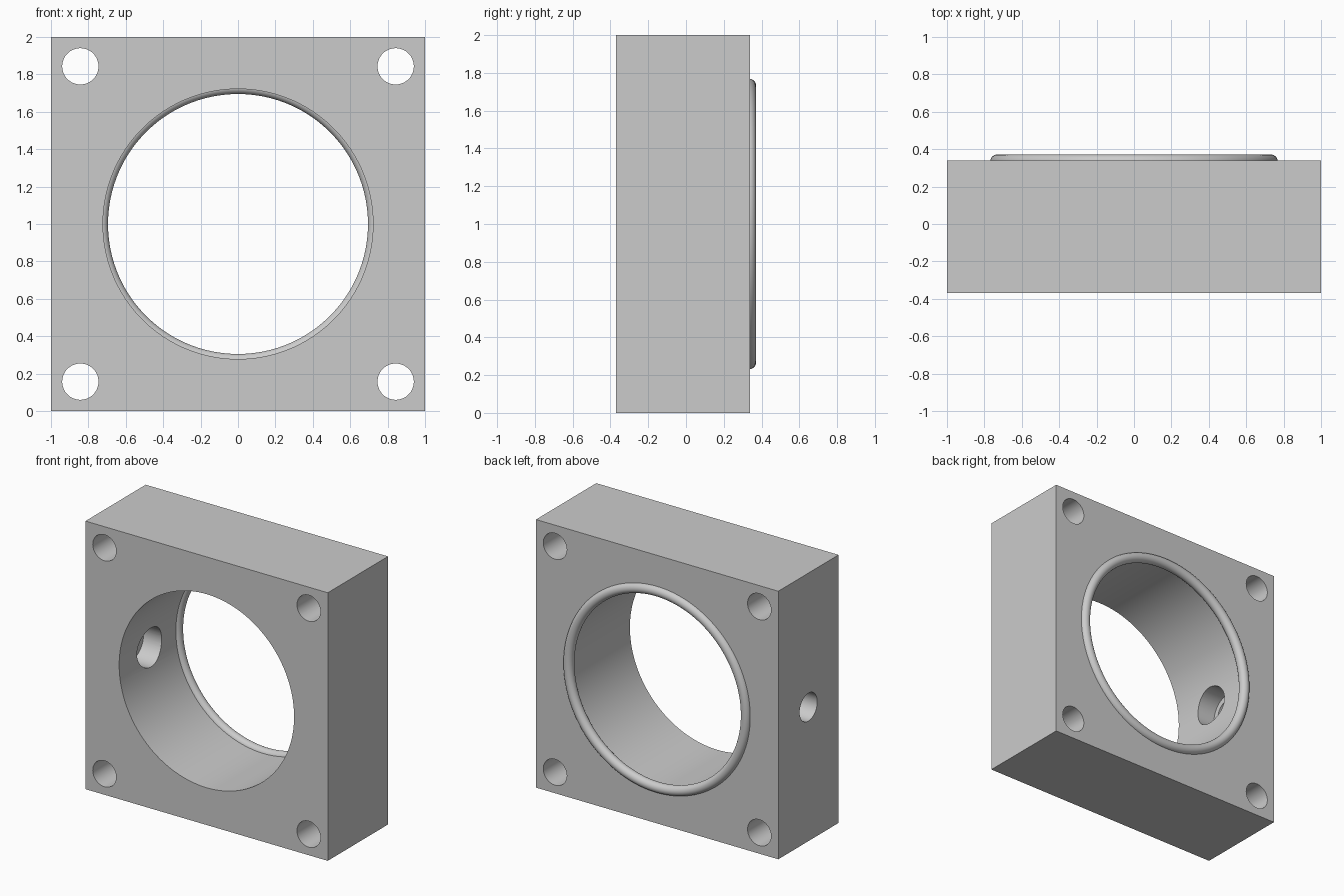
import bpy, math

if "Cube" in bpy.data.objects:
    bpy.data.objects.remove(bpy.data.objects["Cube"])

grey = bpy.data.materials.new("plain grey")
grey.diffuse_color = (0.6, 0.6, 0.6, 1)
grey.use_nodes = True
grey.node_tree.nodes["Principled BSDF"].inputs["Base Color"].default_value = grey.diffuse_color

ALONG_Y = (math.pi / 2, 0, 0)
ALONG_X = (0, math.pi / 2, 0)


def cylinder(name, radius, length, centre, rotation, sides=64):
    bpy.ops.mesh.primitive_cylinder_add(vertices=sides, radius=radius, depth=length,
                                        location=centre, rotation=rotation)
    obj = bpy.context.object
    obj.name = name
    return obj


def cut(target, cutter):
    cutter.hide_render = True
    mod = target.modifiers.new(cutter.name, 'BOOLEAN')
    mod.operation = 'DIFFERENCE'
    mod.solver = 'EXACT'
    mod.object = cutter
    bpy.ops.object.select_all(action='DESELECT')
    target.select_set(True)
    bpy.context.view_layer.objects.active = target
    bpy.ops.object.modifier_apply(modifier=mod.name)
    bpy.data.objects.remove(cutter, do_unlink=True)


def finish(obj):
    obj.data.materials.clear()
    obj.data.materials.append(grey)
    bpy.ops.object.select_all(action='DESELECT')
    obj.select_set(True)
    bpy.context.view_layer.objects.active = obj
    bpy.ops.object.shade_smooth_by_angle(angle=math.radians(30))


# square housing block
bpy.ops.mesh.primitive_cube_add(size=1, location=(0, -0.015, 1))
block = bpy.context.object
block.name = "housing_block"
block.scale = (2, 0.71, 2)
bpy.ops.object.transform_apply(location=False, rotation=False, scale=True)

# main bore
cut(block, cylinder("bore_cutter", 0.722, 2, (0, 0, 1), ALONG_Y, 160))

# four corner bolt holes
for sx in (-1, 1):
    for sz in (-1, 1):
        cut(block, cylinder("bolt_cutter", 0.097, 2, (sx * 0.843, 0, 1 + sz * 0.843), ALONG_Y))

# side port: narrow outside, wider where it meets the bore
cut(block, cylinder("port_cutter", 0.104, 0.8, (-0.9, -0.015, 1), ALONG_X))
cut(block, cylinder("port_counterbore_cutter", 0.145, 0.47, (-0.635, -0.015, 1), ALONG_X))
finish(block)

# round sealing ring on the back face
bpy.ops.mesh.primitive_torus_add(location=(0, 0.334, 1), rotation=ALONG_Y, major_radius=0.732,
                                 minor_radius=0.037, major_segments=160, minor_segments=32)
ring = bpy.context.object
ring.name = "sealing_ring"
finish(ring)
